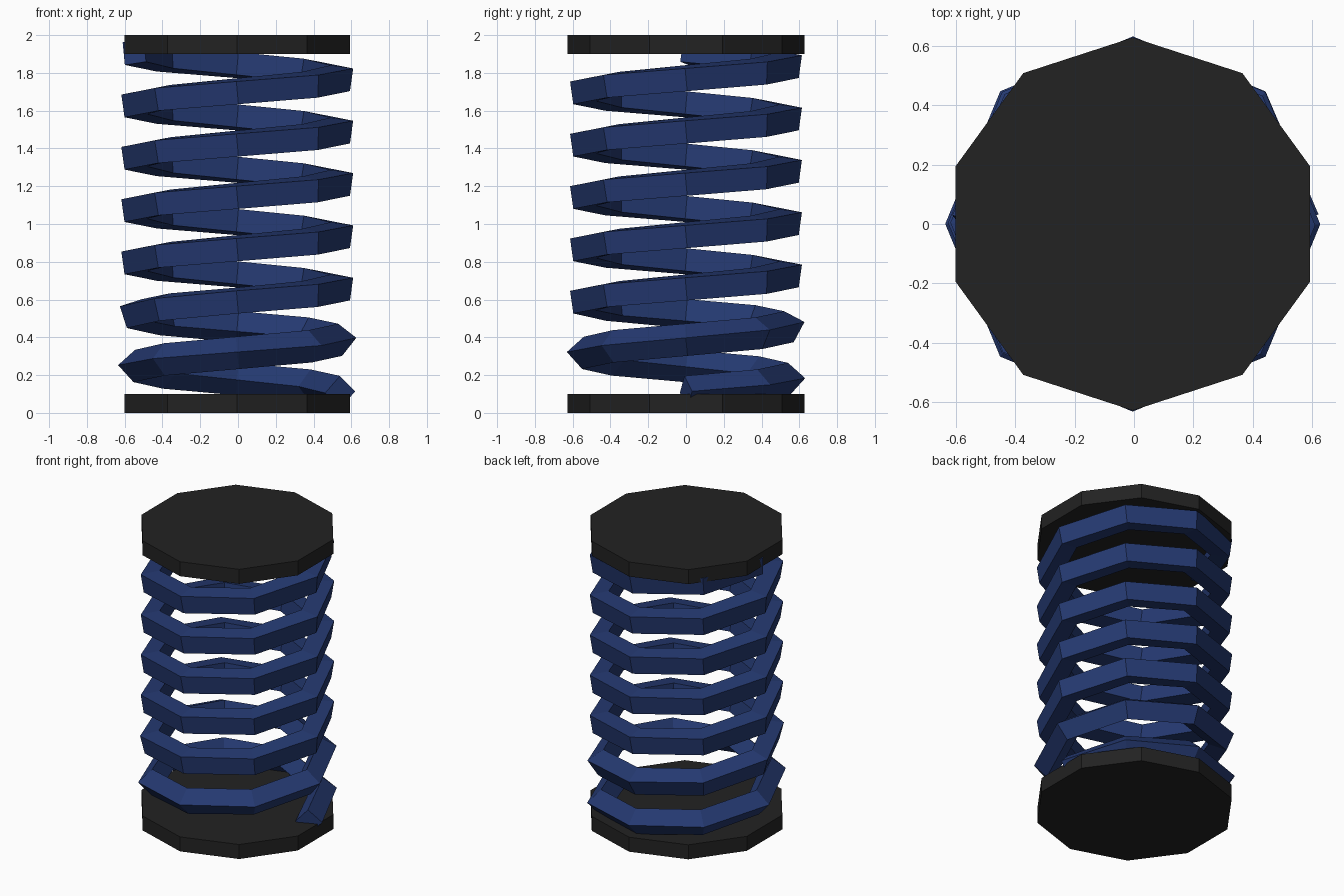
import bpy, bmesh
from math import sin, cos, pi, radians
from mathutils import Vector

if "Cube" in bpy.data.objects:
    bpy.data.objects.remove(bpy.data.objects["Cube"], do_unlink=True)

CENTRE_X = -0.004


def make_material(name, rgb):
    mat = bpy.data.materials.new(name)
    mat.use_nodes = True
    colour = (*rgb, 1.0)
    mat.diffuse_color = colour
    mat.node_tree.nodes["Principled BSDF"].inputs["Base Color"].default_value = colour
    return mat


black = make_material("matte_black", (0.016, 0.016, 0.016))
blue = make_material("navy_blue", (0.018, 0.041, 0.165))


# Ten-sided end plates, one corner pointing to the back
def add_plate(name, z):
    bpy.ops.mesh.primitive_cylinder_add(vertices=10, radius=0.627, depth=0.1,
                                        location=(CENTRE_X, 0, z))
    plate = bpy.context.object
    plate.name = name
    plate.data.materials.append(black)


add_plate("bottom_plate", 0.05)
add_plate("top_plate", 1.95)


# Coil: a square bar swept along an eight-sided helix
def add_coil(turns=6.5, sides=8, radius=0.545, bar=0.086, pitch=0.277, start_z=0.11):
    count = int(turns * sides)
    path = []
    for i in range(count + 1):
        a = 2 * pi * i / sides
        path.append(Vector((radius * cos(a), radius * sin(a), start_z + pitch * i / sides)))

    bm = bmesh.new()
    rings = []
    for i, p in enumerate(path):
        before, after = path[max(i - 1, 0)], path[min(i + 1, count)]
        tangent = (after - before).normalized()
        out = tangent.cross(Vector((0, 0, 1))).normalized()
        up = out.cross(tangent)
        # The bar starts on its corner and rolls flat during the second turn
        f = min(max((i / sides - 0.9) / 0.85, 0), 1)
        roll = radians(3 + 34 * f)
        rings.append([bm.verts.new(p + bar * (out * cos(roll + k * pi / 2)
                                              + up * sin(roll + k * pi / 2)))
                      for k in range(4)])
    for a, b in zip(rings, rings[1:]):
        for k in range(4):
            n = (k + 1) % 4
            bm.faces.new((a[k], a[n], b[n], b[k]))
    bm.faces.new(rings[0])
    bm.faces.new(rings[-1])
    bmesh.ops.recalc_face_normals(bm, faces=bm.faces)

    mesh = bpy.data.meshes.new("coil_spring")
    bm.to_mesh(mesh)
    bm.free()
    mesh.materials.append(blue)
    coil = bpy.data.objects.new("coil_spring", mesh)
    coil.location.x = CENTRE_X
    bpy.context.collection.objects.link(coil)


add_coil()
